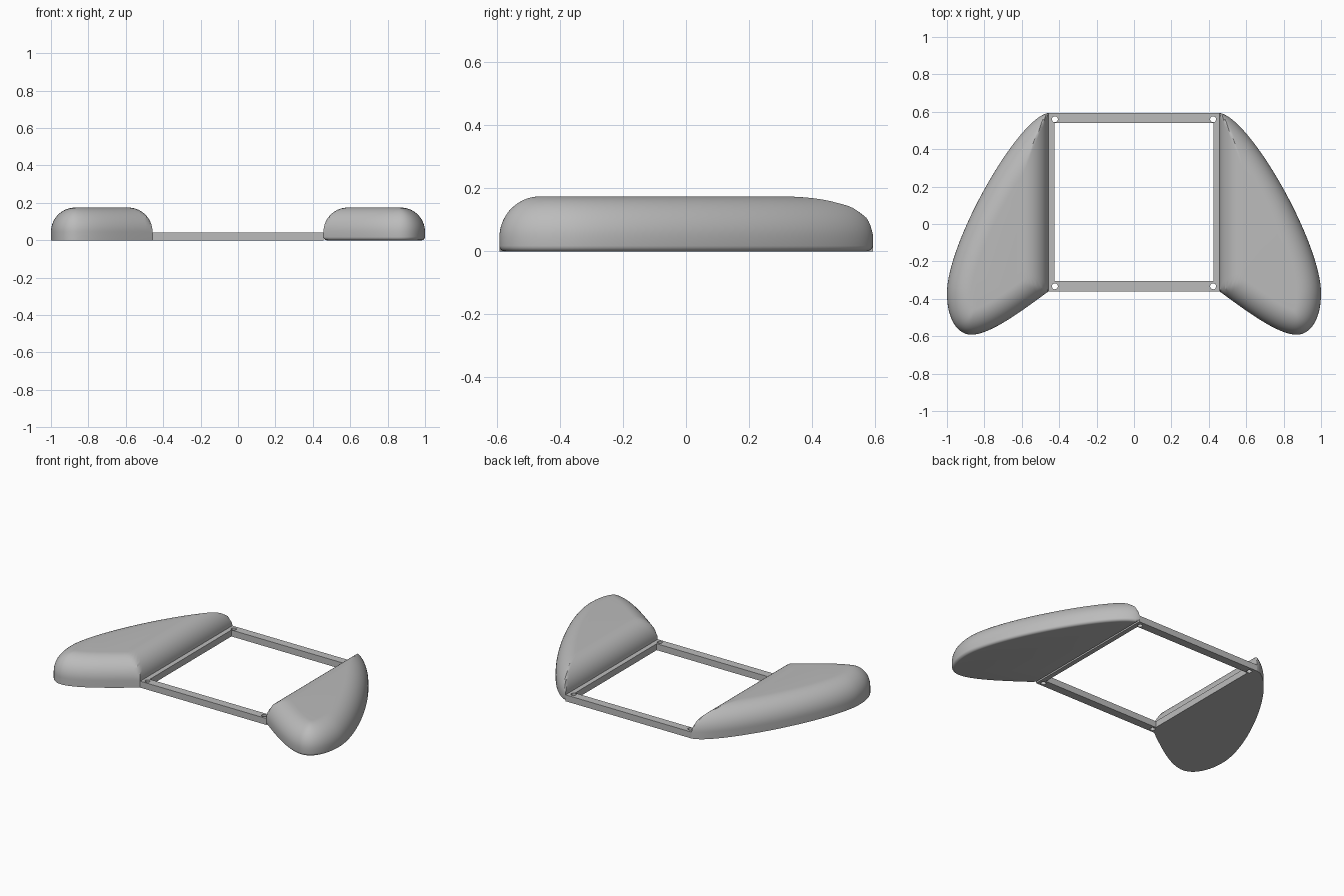
import bpy, bmesh
from math import sin, cos, pi, radians
from mathutils import Vector
from mathutils.geometry import interpolate_bezier

cube = bpy.data.objects.get("Cube")
if cube:
    bpy.data.objects.remove(cube)

HEIGHT, ROUND = 0.175, 0.13
WALL, BACK, FRONT, RAIL = 0.457, 0.594, -0.36, 0.042

grey = bpy.data.materials.new("plain grey")
grey.use_nodes = True
grey.diffuse_color = (0.5, 0.5, 0.5, 1)
grey.node_tree.nodes["Principled BSDF"].inputs["Base Color"].default_value = (0.5, 0.5, 0.5, 1)


def make_object(name, bm):
    bmesh.ops.recalc_face_normals(bm, faces=bm.faces)
    mesh = bpy.data.meshes.new(name)
    bm.to_mesh(mesh)
    bm.free()
    mesh.materials.append(grey)
    ob = bpy.data.objects.new(name, mesh)
    bpy.context.collection.objects.link(ob)
    return ob


def activate(ob):
    bpy.ops.object.select_all(action='DESELECT')
    ob.select_set(True)
    bpy.context.view_layer.objects.active = ob


def add_box(bm, x0, x1, y0, y1, z0, z1):
    verts = bmesh.ops.create_cube(bm, size=1)["verts"]
    for v in verts:
        v.co = ((x0 + x1) / 2 + v.co.x * (x1 - x0),
                (y0 + y1) / 2 + v.co.y * (y1 - y0),
                (z0 + z1) / 2 + v.co.z * (z1 - z0))


def wing_outline():
    """Convex plan of a wing: a long outer sweep, a round nose, a straight wall."""
    curves = [
        ((WALL, BACK), (0.62, 0.57), (1, -0.1), (1, -0.37), 50),
        ((1, -0.37), (1, -0.5), (0.95, -0.59), (0.87, -0.592), 24),
        ((0.87, -0.592), (0.77, -0.59), (0.62, -0.48), (WALL, FRONT), 30)]
    pts = []
    for a, b, c, d, n in curves:
        pts += interpolate_bezier(Vector(a), Vector(b), Vector(c), Vector(d), n)[:-1]
    end, start = Vector((WALL, FRONT)), Vector((WALL, BACK))
    return [p.to_2d() for p in pts] + [end.lerp(start, i / 50) for i in range(50)]


def make_wing(name, side, bottom_round):
    outline = wing_outline()
    centre = Vector((0.69, -0.02))
    # Inward distance of every outline edge from the centre
    walls = []
    for a, b in zip(outline, outline[1:] + outline[:1]):
        along = (b - a).normalized()
        normal = Vector((-along.y, along.x))
        if normal.dot(a - centre) < 0:
            normal.negate()
        walls.append((normal, normal.dot(a - centre)))

    # Side profile as (inset, height) pairs
    profile = [(0, 0)]
    if bottom_round:
        profile = [(bottom_round * (1 - sin(t)), bottom_round * (1 - cos(t)))
                   for t in (pi / 2 * i / 5 for i in range(6))]
    profile += [(ROUND * (1 - cos(t)), HEIGHT - ROUND + ROUND * sin(t))
                for t in (pi / 2 * i / 16 for i in range(17))]

    bm = bmesh.new()
    rings = []
    for inset, z in profile:
        ring = []
        for p in outline:
            ray = (p - centre).normalized()
            reach = min((d - inset) / n.dot(ray) for n, d in walls if n.dot(ray) > 0.001)
            q = centre + ray * reach
            ring.append(bm.verts.new((side * q.x, q.y, z)))
        rings.append(ring)
    for low, high in zip(rings, rings[1:]):
        for i in range(len(low)):
            j = (i + 1) % len(low)
            bm.faces.new((low[i], low[j], high[j], high[i]))
    bm.faces.new(rings[0])
    bm.faces.new(rings[-1])
    wing = make_object(name, bm)
    activate(wing)
    bpy.ops.object.shade_smooth_by_angle(angle=radians(30))


# Hand rests either side; only the left one has a softened lower edge
make_wing("left_wing", 1, 0.018)
make_wing("right_wing", -1, 0)

# Rectangular frame joining the wings
bm = bmesh.new()
add_box(bm, -WALL, WALL, FRONT, BACK, 0, RAIL)
frame = make_object("frame", bm)

# Opening and four corner screw holes
bm = bmesh.new()
add_box(bm, -0.426, 0.426, -0.305, 0.54, -0.1, 0.1)
for side in (-1, 1):
    for y in (-0.333, 0.56):
        hole = bmesh.ops.create_cone(bm, cap_ends=True, segments=32,
                                     radius1=0.016, radius2=0.016, depth=0.2)
        bmesh.ops.translate(bm, verts=hole["verts"], vec=(side * 0.423, y, 0))
cutter = make_object("frame_cutter", bm)
cutter.hide_render = True

cut = frame.modifiers.new("openings", 'BOOLEAN')
cut.operation = 'DIFFERENCE'
cut.solver = 'EXACT'
cut.object = cutter
activate(frame)
bpy.ops.object.modifier_apply(modifier=cut.name)
bpy.data.objects.remove(cutter)
bpy.ops.object.shade_smooth_by_angle(angle=radians(30))
